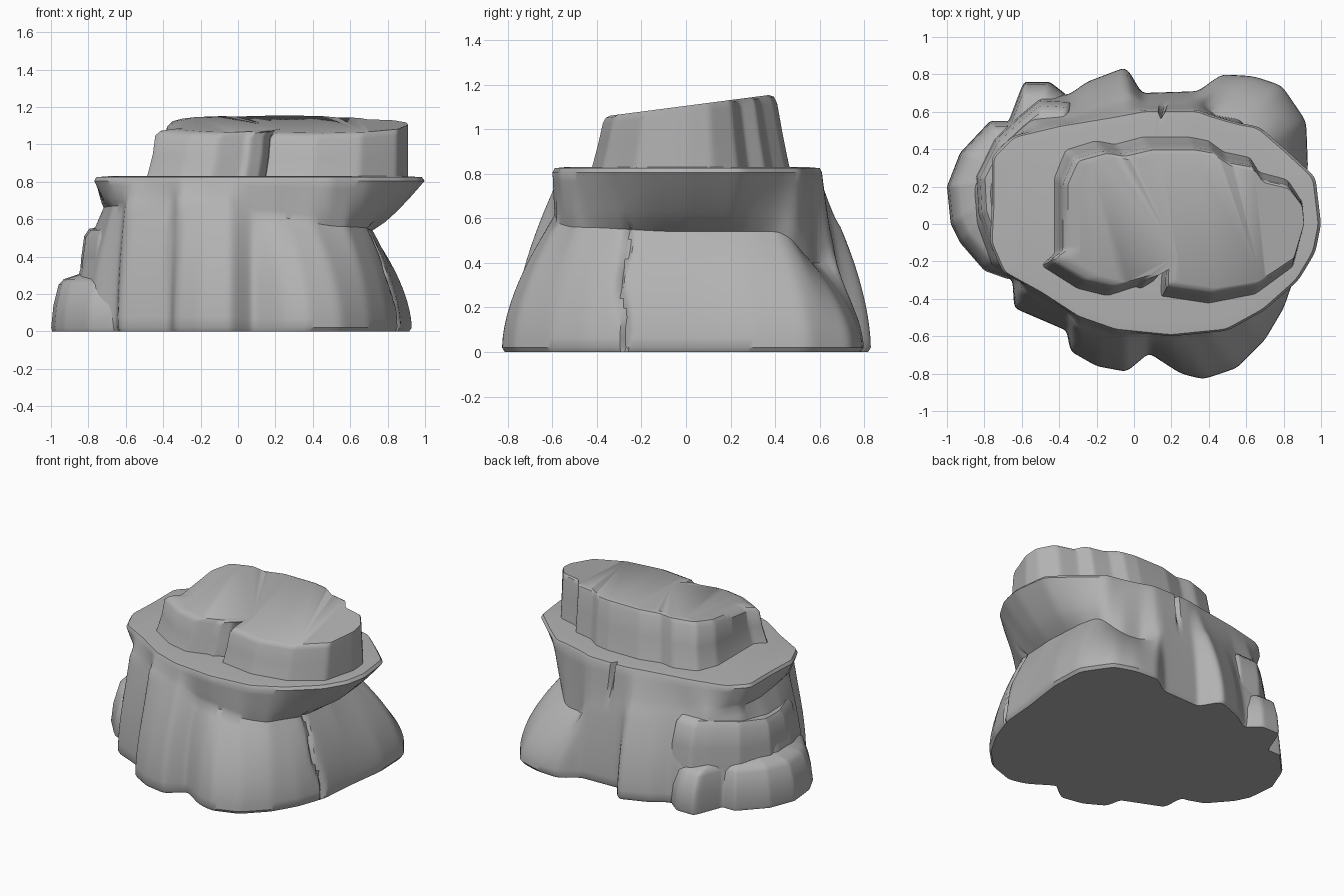
import bpy
import bmesh
import math

default_cube = bpy.data.objects.get("Cube")
if default_cube:
    bpy.data.objects.remove(default_cube, do_unlink=True)

# One stone colour for the whole rock
stone = bpy.data.materials.new("grey_stone")
stone.use_nodes = True
stone_colour = (0.45, 0.45, 0.45, 1)
stone.diffuse_color = stone_colour
stone.node_tree.nodes["Principled BSDF"].inputs["Base Color"].default_value = stone_colour

STEPS = 300
ANGLES = [2 * math.pi * i / STEPS for i in range(STEPS)]


def cross(a, b):
    return a[0] * b[1] - a[1] * b[0]


def radii(outline, centre=(0, 0), smoothing=2):
    """Distance from the centre to a star-shaped outline along every angle."""
    points = [(x - centre[0], y - centre[1]) for x, y in outline]
    result = []
    for angle in ANGLES:
        ray = (math.cos(angle), math.sin(angle))
        reach = 0
        for a, b in zip(points, points[1:] + points[:1]):
            side = (b[0] - a[0], b[1] - a[1])
            slope = cross(ray, side)
            if abs(slope) > 1e-9:
                along = cross(a, ray) / slope
                distance = cross(a, side) / slope
                if -1e-6 <= along <= 1 + 1e-6:
                    reach = max(reach, distance)
        result.append(reach)
    for _ in range(smoothing):
        result = [(result[i - 1] + 2 * result[i] + result[(i + 1) % STEPS]) / 4
                  for i in range(STEPS)]
    return result


def heights(controls):
    """Smooth height for every angle, from (degrees, height) controls."""
    result = []
    for angle in ANGLES:
        degrees = math.degrees(angle)
        for (a, low), (b, high) in zip(controls, controls[1:]):
            if a <= degrees <= b:
                t = (degrees - a) / (b - a)
                result.append(low + (high - low) * t * t * (3 - 2 * t))
                break
    return result


def ring(reach, level, centre=(0, 0)):
    """Turn radii and a height (a number or a list) into points."""
    level = level if isinstance(level, list) else [level] * STEPS
    return [(centre[0] + r * math.cos(a), centre[1] + r * math.sin(a), z)
            for r, a, z in zip(reach, ANGLES, level)]


def blend(first, second, amount):
    return [a + (b - a) * amount for a, b in zip(first, second)]


def scaled(values, factor):
    return [v * factor for v in values]


def loft(name, rings):
    """Skin a stack of rings and close both ends."""
    bm = bmesh.new()
    rows = [[bm.verts.new(p) for p in points] for points in rings]
    for low, high in zip(rows, rows[1:]):
        for i in range(STEPS):
            j = (i + 1) % STEPS
            bm.faces.new((low[i], low[j], high[j], high[i]))
    bm.faces.new(rows[0][::-1])
    bm.faces.new(rows[-1])
    mesh = bpy.data.meshes.new(name)
    bm.to_mesh(mesh)
    bm.free()
    mesh.materials.append(stone)
    obj = bpy.data.objects.new(name, mesh)
    bpy.context.collection.objects.link(obj)
    bpy.ops.object.select_all(action="DESELECT")
    obj.select_set(True)
    bpy.context.view_layer.objects.active = obj
    bpy.ops.object.shade_smooth_by_angle(angle=math.radians(38))
    return obj


def crack(reach, degrees, depth, width=1.3):
    """Press a narrow groove into a ring of radii."""
    return [r - depth * max(0, 1 - abs((math.degrees(a) - degrees + 180) % 360 - 180) / width)
            for r, a in zip(reach, ANGLES)]


# Main body: foot, waist groove and overhanging ledge
foot = radii([
    (.89, 0), (.93, .3), (.92, .55), (.79, .74), (.64, .79), (.46, .8), (.35, .71),
    (.04, .7), (-.04, .84), (-.25, .76), (-.35, .69), (-.47, .7), (-.6, .62),
    (-.77, .45), (-.9, .2), (-.88, 0), (-.78, -.22), (-.65, -.3), (-.64, -.45),
    (-.36, -.57), (-.34, -.68), (-.2, -.76), (-.04, -.79), (.08, -.69), (.25, -.8),
    (.37, -.83), (.55, -.77), (.7, -.62), (.8, -.45), (.87, -.25)])
waist = radii([
    (.72, 0), (.7, .3), (.66, .47), (.56, .56), (.43, .58), (.36, .66), (.05, .65),
    (-.03, .7), (-.24, .62), (-.38, .57), (-.54, .55), (-.62, .47), (-.7, .38),
    (-.72, .2), (-.7, 0), (-.67, -.2), (-.61, -.28), (-.6, -.37), (-.35, -.47),
    (-.32, -.55), (-.05, -.61), (.08, -.58), (.2, -.59), (.4, -.58), (.58, -.49),
    (.69, -.3)])
ledge = radii([
    (1, 0), (.97, .25), (.82, .39), (.67, .52), (.56, .54), (.42, .58), (.34, .61),
    (.06, .61), (-.1, .58), (-.4, .53), (-.65, .47), (-.76, .36), (-.76, .1),
    (-.77, -.1), (-.7, -.26), (-.5, -.37), (-.3, -.5), (-.1, -.57), (.2, -.6),
    (.5, -.57), (.7, -.46), (.88, -.3), (.97, -.15)])
waist_height = heights([
    (0, .54), (30, .54), (48, .4), (58, .4), (66, .5), (95, .56), (120, .6),
    (150, .66), (200, .67), (240, .7), (265, .7), (282, .62), (320, .56), (360, .54)])

body = [ring(scaled(foot, .985), 0)]
for i in range(13):
    t = i / 12
    profile = crack(blend(foot, waist, t ** 1.7), -18 - 3 * t + math.sin(9 * t), .03)
    body.append(ring(profile, blend([.02] * STEPS, waist_height, t)))
for i in range(1, 7):
    t = i / 6
    profile = crack(blend(waist, ledge, t ** .8), 76, .06 * t)
    body.append(ring(profile, blend(waist_height, [.805] * STEPS, t)))
rim = crack(ledge, 76, .06)
body.append(ring(scaled(rim, .985), .825))
body.append(ring(scaled(rim, .9), .83))
loft("rock_body", body)

# Low shelf wrapped around the right and back of the foot
shelf_centre = (-.6, .25)
shelf = radii([
    (-.36, .5), (-.36, .69), (-.45, .76), (-.59, .76), (-.67, .55), (-.77, .55),
    (-.93, .38), (-1, .2), (-.98, 0), (-.93, -.1), (-.8, -.25), (-.66, -.3),
    (-.5, -.1)], shelf_centre)
loft("right_shelf", [
    ring(scaled(shelf, size), level, shelf_centre)
    for size, level in ((.985, 0), (1, .02), (.97, .14), (.9, .25), (.83, .28), (.6, .31))])

# Middle step above the shelf, broken by a slanting groove
step_centre = (-.55, .2)
step = radii([
    (-.3, .45), (-.34, .65), (-.5, .66), (-.6, .58), (-.74, .45), (-.84, .25),
    (-.83, .05), (-.76, -.15), (-.65, -.25), (-.4, -.1)], step_centre)
slant = [.05 * math.sin(a + 1) for a in ANGLES]
loft("right_step", [
    ring(scaled(step, size), [level + s * level for s in slant], step_centre)
    for size, level in ((1.05, .1), (1, .4), (.94, .53), (.85, .57), (.5, .59))])

# Tilted cap with a notch in its front
cap_centre = (.2, 0)
cap = radii([
    (.91, 0), (.9, .12), (.82, .24), (.67, .28), (.62, .36), (.48, .39), (.4, .45),
    (.3, .47), (.05, .47), (-.1, .43), (-.2, .45), (-.36, .4), (-.42, .25),
    (-.42, 0), (-.42, -.17), (-.5, -.22), (-.3, -.35), (-.14, -.39), (.01, -.34),
    (.04, -.35), (.12, -.3), (.16, -.19), (.14, -.39), (.4, -.43), (.65, -.38),
    (.85, -.23)], cap_centre, 1)
cap_rings = []
for size, squash, rise in ((1.01, 1, 0), (1, .98, .1), (.98, .92, .5), (.97, .87, .88),
                           (.95, .84, .97), (.9, .79, 1)):
    points = []
    for x, y, _ in ring(cap, 0, cap_centre):
        x = .9 + (x - .9) * size
        y *= squash
        points.append((x, y, .81 + rise * (.295 + .13 * y)))
    cap_rings.append(points)
loft("rock_cap", cap_rings)
